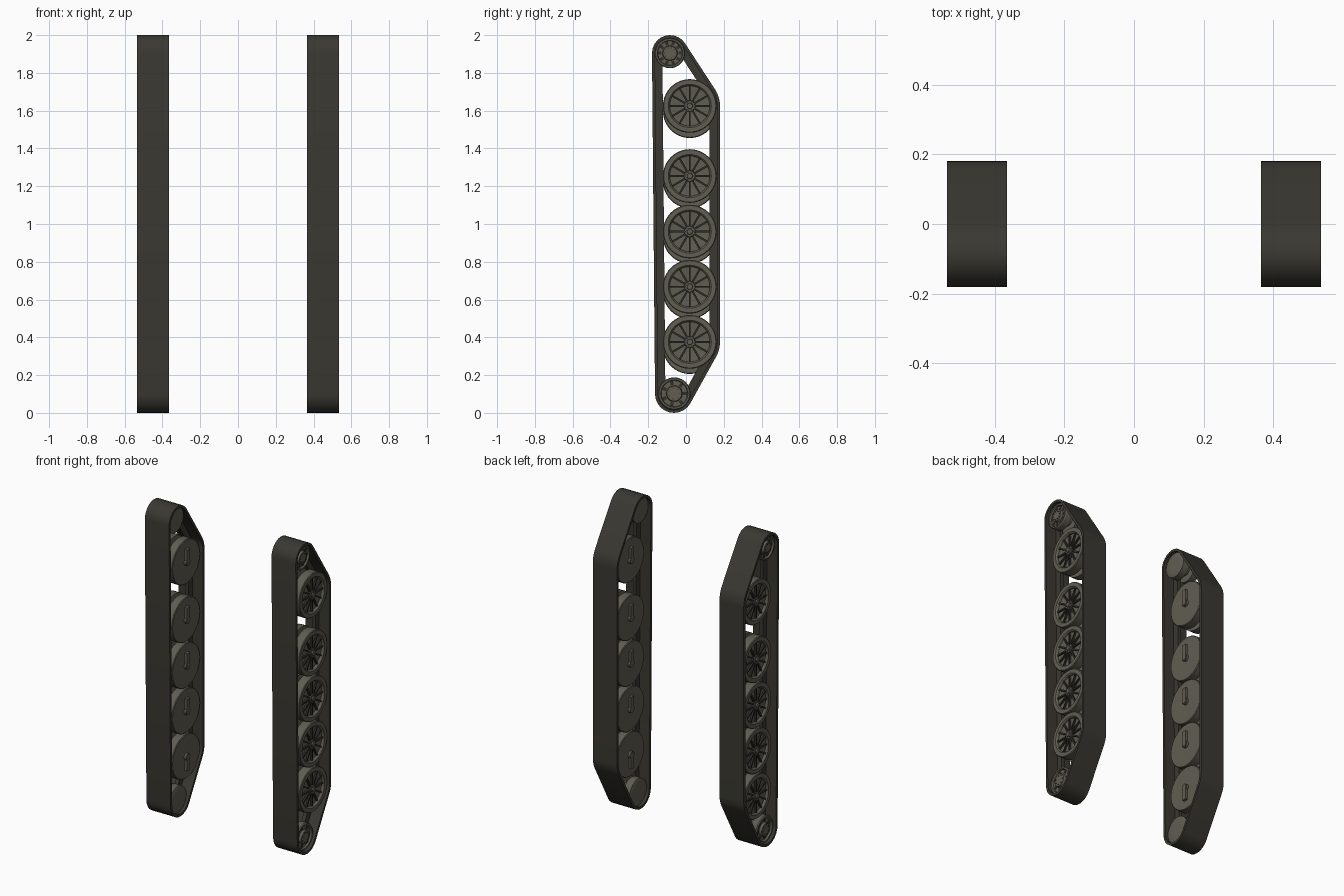
import bpy, bmesh, math
from mathutils import Matrix, Vector

cube = bpy.data.objects.get("Cube")
if cube:
    bpy.data.objects.remove(cube)


def material(name, rgb):
    m = bpy.data.materials.new(name)
    m.use_nodes = True
    m.diffuse_color = (*rgb, 1)
    b = m.node_tree.nodes["Principled BSDF"]
    b.inputs["Base Color"].default_value = (*rgb, 1)
    b.inputs["Roughness"].default_value = 0.8
    return m


TRACK = material("dark track", (0.042, 0.040, 0.031))
WHEEL = material("olive wheel", (0.115, 0.110, 0.085))
DARK = material("shadowed spoke", (0.03, 0.029, 0.023))


def finish(name, bm, mat):
    bmesh.ops.recalc_face_normals(bm, faces=bm.faces)
    me = bpy.data.meshes.new(name)
    bm.to_mesh(me)
    bm.free()
    me.materials.append(mat)
    me.shade_smooth()
    me.set_sharp_from_angle(angle=math.radians(30))
    ob = bpy.data.objects.new(name, me)
    bpy.context.collection.objects.link(ob)
    return ob


def skin(bm, rings, closed):
    """Bridge equal rings of points; closed joins last ring to first."""
    vs = [[bm.verts.new(p) for p in r] for r in rings]
    n = len(vs[0])
    for k in range(len(vs) if closed else len(vs) - 1):
        a, b = vs[k], vs[(k + 1) % len(vs)]
        for i in range(n):
            j = (i + 1) % n
            bm.faces.new((a[i], a[j], b[j], b[i]))
    if not closed:
        bm.faces.new(vs[0])
        bm.faces.new(vs[-1])


def lathe(name, profile, y, z, side, mat, seg=40):
    """Turn (x, radius) points around an axle parallel to x."""
    bm = bmesh.new()
    turn = [2 * math.pi * i / seg for i in range(seg)]
    skin(bm, [[(side * x, y + r * math.cos(t), z + r * math.sin(t)) for t in turn]
              for x, r in profile], False)
    return finish(name, bm, mat)


def radial_boxes(name, count, r0, r1, width, x0, x1, y, z, side, mat):
    bm = bmesh.new()
    for i in range(count):
        m = (Matrix.Translation((side * (x0 + x1) / 2, y, z))
             @ Matrix.Rotation(2 * math.pi * i / count, 4, 'X')
             @ Matrix.Translation((0, (r0 + r1) / 2, 0))
             @ Matrix.Diagonal((x1 - x0, r1 - r0, width, 1)))
        bmesh.ops.create_cube(bm, size=1, matrix=m)
    return finish(name, bm, mat)


# Track loop: belt stretched around four circles (y, z, radius), counterclockwise
LOOP = [(-0.085, 1.905, 0.095), (-0.064, 0.1, 0.1),
        (0.02, 0.376, 0.16), (0.02, 1.625, 0.16)]


def belt(inset, steps=10):
    n, tangents = len(LOOP), []
    for k in range(n):
        a, b = LOOP[k], LOOP[(k + 1) % n]
        d = Vector((b[0] - a[0], b[1] - a[1]))
        tangents.append(math.atan2(d.y, d.x) - math.acos((a[2] - b[2]) / d.length))
    pts = []
    for k, (y, z, r) in enumerate(LOOP):
        a0 = tangents[k - 1]
        sweep = (tangents[k] - a0) % (2 * math.pi)
        for i in range(steps + 1):
            t = a0 + sweep * i / steps
            pts.append((y + (r - inset) * math.cos(t), z + (r - inset) * math.sin(t)))
    return pts


def band(name, outer, inner, x0, x1, side):
    bm = bmesh.new()
    skin(bm, [[(side * x, y, z) for y, z in belt(i)]
              for x, i in ((x0, outer), (x1, outer), (x1, inner), (x0, inner))], True)
    return finish(name, bm, TRACK)


def road_wheel(y, z, s, arm, tag):
    # Spoked outer dish
    lathe("road_wheel_outer" + tag,
          [(0.464, 0.142), (0.518, 0.142), (0.522, 0.138), (0.522, 0.114), (0.516, 0.108),
           (0.506, 0.106), (0.500, 0.03), (0.518, 0.027), (0.518, 0.016),
           (0.526, 0.014)], y, z, s, WHEEL)
    radial_boxes("wheel_spokes" + tag, 12, 0.024, 0.108, 0.010, 0.498, 0.514,
                 y, z, s, DARK)
    radial_boxes("hub_bolts" + tag, 6, 0.019, 0.024, 0.005, 0.516, 0.521, y, z, s, DARK)
    # Plain inner disc, axle and swing arm
    lathe("road_wheel_inner" + tag,
          [(0.436, 0.142), (0.386, 0.142), (0.382, 0.138)], y, z, s, WHEEL)
    lathe("wheel_axle" + tag, [(0.368, 0.022), (0.5, 0.022)], y, z, s, WHEEL, 16)
    bm = bmesh.new()
    bmesh.ops.create_cube(bm, size=1, matrix=Matrix.Translation(
        (s * 0.374, y, z + arm * 0.035)) @ Matrix.Diagonal((0.018, 0.03, 0.1, 1)))
    finish("swing_arm" + tag, bm, WHEEL)


def end_wheel(name, y, z, r, s, holes, tag):
    # Paired rims with a groove for the guide ridge
    lathe(name + tag,
          [(0.378, r * 0.5), (0.378, r * 0.8), (0.384, r), (0.430, r), (0.432, r * 0.5),
           (0.468, r * 0.5), (0.470, r), (0.512, r), (0.518, r * 0.95), (0.518, r * 0.84),
           (0.506, r * 0.8), (0.506, r * 0.5), (0.522, r * 0.46), (0.522, r * 0.2)],
          y, z, s, WHEEL)
    radial_boxes(name + "_recesses" + tag, holes, r * 0.55, r * 0.78, r * 0.2,
                 0.503, 0.509, y, z, s, DARK)
    radial_boxes(name + "_bolts" + tag, holes, r * 0.32, r * 0.38, r * 0.06,
                 0.52, 0.526, y, z, s, DARK)


for side, label, shift in ((1, "_left", 0), (-1, "_right", -0.028)):
    band("track_belt" + label, 0, 0.016, 0.364, 0.536, side)
    band("guide_ridge" + label, 0.014, 0.055, 0.438, 0.462, side)
    for i, z in enumerate((1.625, 1.254, 0.960, 0.668, 0.376)):
        road_wheel(0.02, z + shift, side, -1 if i == 4 else 1, f"{label}_{i + 1}")
    end_wheel("drive_sprocket", -0.085, 1.905, 0.08, side, 10, label)
    end_wheel("idler_wheel", -0.062, 0.102, 0.086, side, 7, label)
